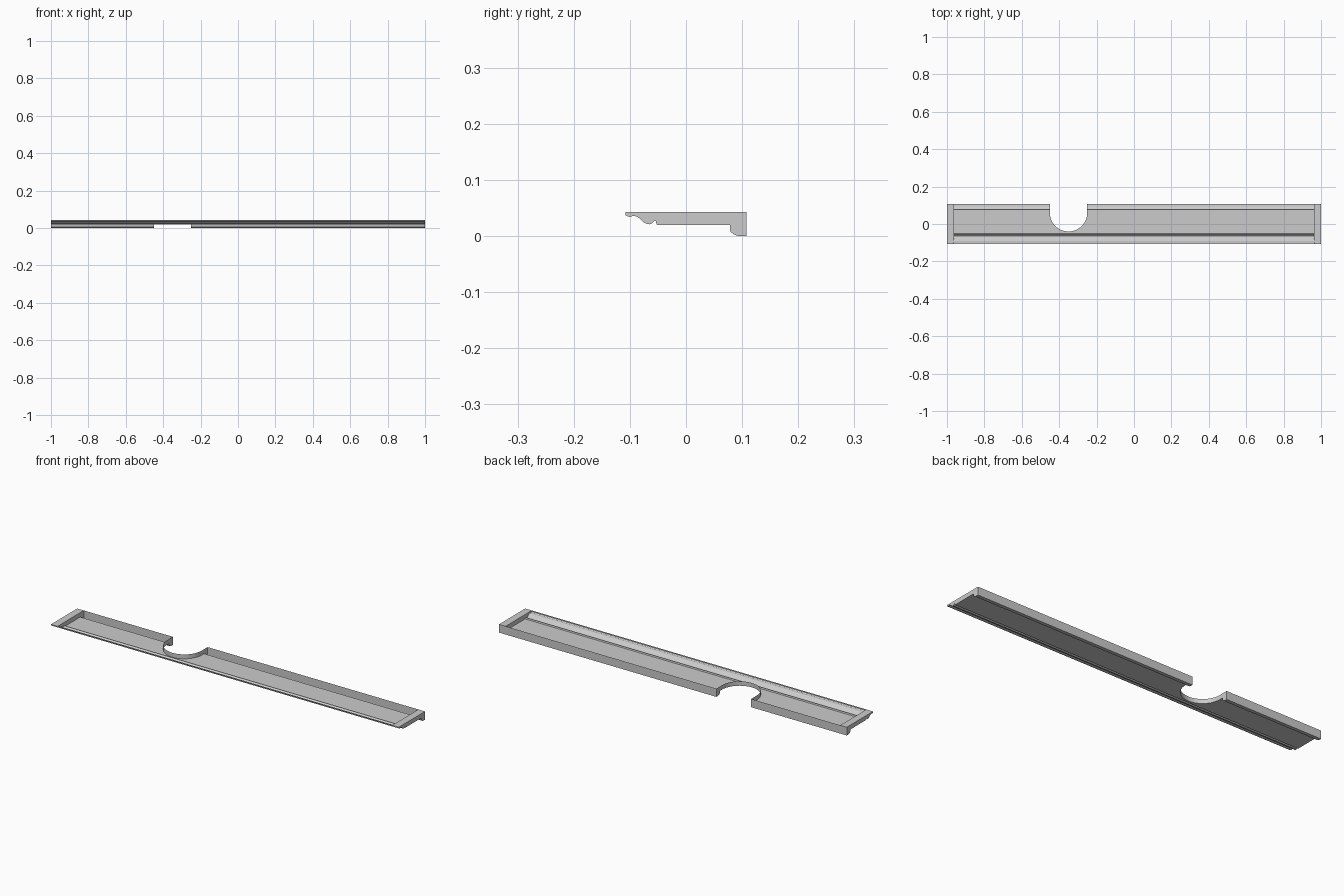
import bpy, bmesh, math

if "Cube" in bpy.data.objects:
    bpy.data.objects.remove(bpy.data.objects["Cube"])

TOP = 0.043
# underside moulding profile (y, z), front lip to back foot
PROFILE = [(-0.1075, 0.037), (-0.104, 0.035), (-0.100, 0.034), (-0.094, 0.036),
           (-0.088, 0.035), (-0.082, 0.031), (-0.076, 0.025), (-0.070, 0.0215),
           (-0.064, 0.021), (-0.060, 0.023), (-0.057, 0.027), (-0.054, 0.027),
           (-0.052, 0.020), (0.078, 0.020), (0.078, 0.012), (0.080, 0.007),
           (0.085, 0.003), (0.093, 0.000), (0.1075, 0.000)]
SECTION = [(-0.1075, TOP)] + PROFILE + [(0.1075, TOP)]


def link(name, bm):
    mesh = bpy.data.meshes.new(name)
    bm.to_mesh(mesh)
    bm.free()
    obj = bpy.data.objects.new(name, mesh)
    bpy.context.collection.objects.link(obj)
    return obj


def prism(name, points, offset):
    """Closed prism from a planar loop and an extrusion vector."""
    bm = bmesh.new()
    face = bm.faces.new([bm.verts.new(p) for p in points])
    ext = bmesh.ops.extrude_face_region(bm, geom=[face])
    moved = [g for g in ext["geom"] if isinstance(g, bmesh.types.BMVert)]
    bmesh.ops.translate(bm, verts=moved, vec=offset)
    bmesh.ops.recalc_face_normals(bm, faces=bm.faces)
    return link(name, bm)


# full-length moulding body
tray = prism("moulding_tray", [(-1, y, z) for y, z in SECTION], (2, 0, 0))

# round-ended notch cutter in the back edge
arc = [(-0.35 + 0.1 * math.cos(math.pi + math.pi * i / 32),
        0.06 + 0.1 * math.sin(math.pi + math.pi * i / 32), -0.1) for i in range(33)]
cutter = prism("notch_cutter", arc + [(-0.25, 0.2, -0.1), (-0.45, 0.2, -0.1)], (0, 0, 0.3))
cutter.hide_render = True

mod = tray.modifiers.new("notch", 'BOOLEAN')
mod.operation = 'DIFFERENCE'
mod.solver = 'EXACT'
mod.object = cutter
cut = bpy.data.meshes.new_from_object(tray.evaluated_get(bpy.context.evaluated_depsgraph_get()))
tray.modifiers.clear()
tray.data = cut
bpy.data.objects.remove(cutter)

# open the top, leaving a thin shell with walls round the notch
bm = bmesh.new()
bm.from_mesh(tray.data)
lids = [f for f in bm.faces if all(v.co.z > TOP - 1e-4 for v in f.verts)]
bmesh.ops.delete(bm, geom=lids, context='FACES')
bm.to_mesh(tray.data)
bm.free()

# end blocks: flat top plate and inner wall
for side, label in ((-1, "left"), (1, "right")):
    bm = bmesh.new()
    inner = [bm.verts.new((side * 0.962, y, z)) for y, z in SECTION]
    outer = [bm.verts.new((side, y, TOP)) for y in (-0.1075, 0.1075)]
    wall = bm.faces.new(inner)
    plate = bm.faces.new([inner[0], inner[-1], outer[1], outer[0]])
    wall.normal_update()
    plate.normal_update()
    if wall.normal.x * side > 0:
        wall.normal_flip()
    if plate.normal.z < 0:
        plate.normal_flip()
    link(label + "_end_plate", bm)

# smooth the moulding curves, keep the edges sharp
bpy.ops.object.select_all(action='DESELECT')
tray.select_set(True)
bpy.context.view_layer.objects.active = tray
bpy.ops.object.shade_smooth_by_angle(angle=math.radians(30))
